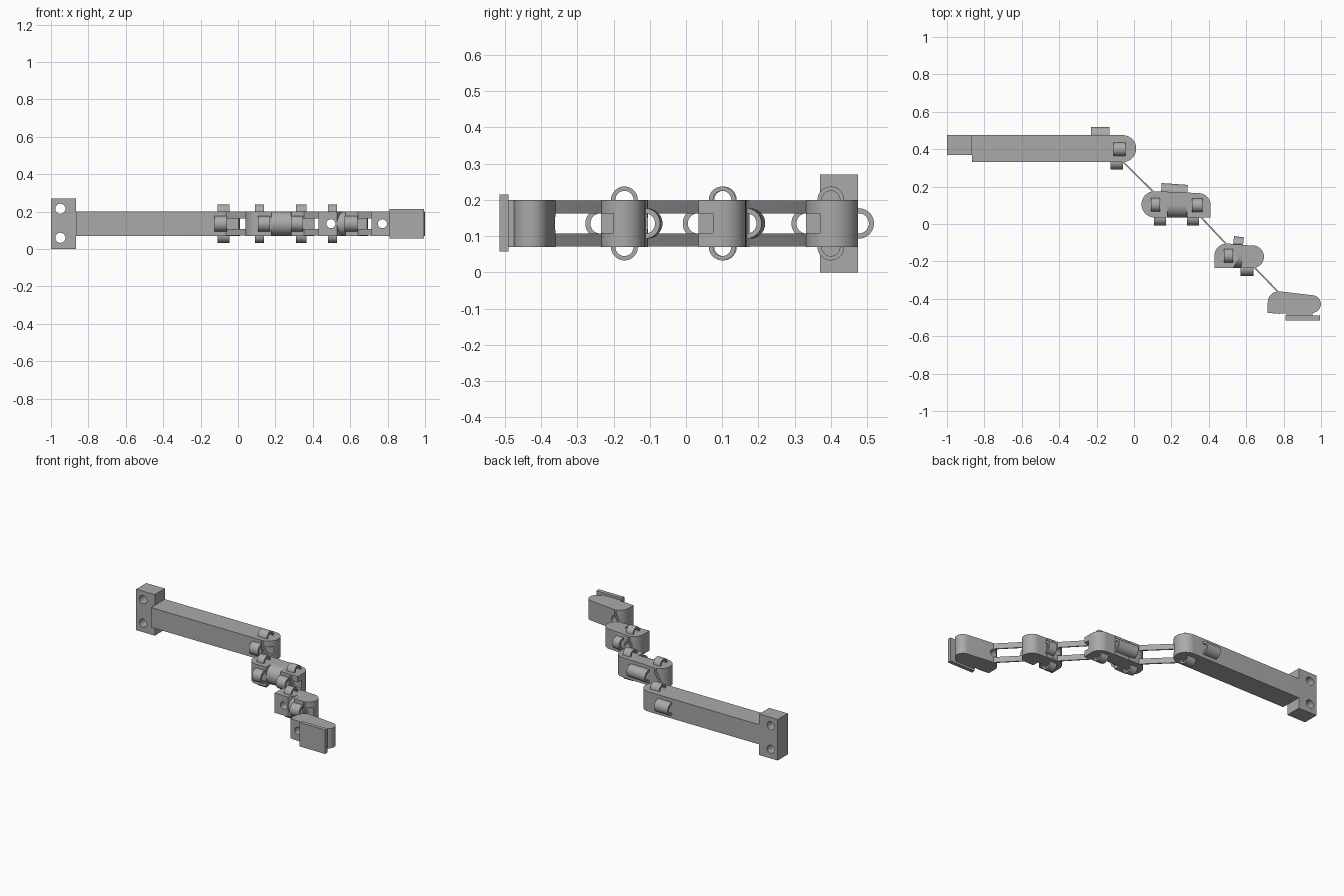
import bpy, bmesh, math
from mathutils import Vector, Matrix
from mathutils.geometry import convex_hull_2d

cube = bpy.data.objects.get("Cube")
if cube:
    bpy.data.objects.remove(cube, do_unlink=True)

grey = bpy.data.materials.new("plain grey")
grey.use_nodes = True
grey.diffuse_color = (0.4, 0.4, 0.4, 1)
grey.node_tree.nodes["Principled BSDF"].inputs["Base Color"].default_value = (0.4, 0.4, 0.4, 1)

LOW, HIGH, MID = 0.07, 0.2, 0.135
# Columns are the images of the local axes; local z is the extrusion direction
ALONG_X = Matrix(((0, 0, 1), (1, 0, 0), (0, 1, 0)))
ALONG_Y = Matrix(((1, 0, 0), (0, 0, -1), (0, 1, 0)))
ALONG_Z = Matrix.Identity(3)


def finish(bm, name):
    bmesh.ops.recalc_face_normals(bm, faces=bm.faces)
    mesh = bpy.data.meshes.new(name)
    bm.to_mesh(mesh)
    bm.free()
    ob = bpy.data.objects.new(name, mesh)
    bpy.context.collection.objects.link(ob)
    mesh.materials.append(grey)
    smooth(ob)
    return ob


def activate(ob):
    bpy.ops.object.select_all(action='DESELECT')
    ob.select_set(True)
    bpy.context.view_layer.objects.active = ob


def smooth(ob):
    activate(ob)
    bpy.ops.object.shade_smooth_by_angle(angle=math.radians(30))


def prism(name, rounds, start, end, axes=ALONG_Z):
    """Extrude the outline wrapped around discs (u, v, radius); radius 0 is a corner."""
    points = []
    for u, v, r in rounds:
        steps = 48 if r else 1
        for i in range(steps):
            a = math.tau * i / steps
            points.append(Vector((u + r * math.cos(a), v + r * math.sin(a))))
    outline = [points[i] for i in convex_hull_2d(points)]
    bm = bmesh.new()
    face = bm.faces.new([bm.verts.new(axes @ Vector((p.x, p.y, start))) for p in outline])
    new = bmesh.ops.extrude_face_region(bm, geom=[face])["geom"]
    bmesh.ops.translate(bm, vec=axes @ Vector((0, 0, end - start)),
                        verts=[g for g in new if isinstance(g, bmesh.types.BMVert)])
    return finish(bm, name)


def box(name, x, y, z):
    return prism(name, [(a, b, 0) for a in x for b in y], *z)


def cut(ob, cutter):
    cutter.hide_render = True
    mod = ob.modifiers.new("cut", 'BOOLEAN')
    mod.object = cutter
    mod.solver = 'EXACT'
    activate(ob)
    bpy.ops.object.modifier_apply(modifier=mod.name)
    bpy.data.objects.remove(cutter, do_unlink=True)
    smooth(ob)


def tube(name, x0, x1, y, z, outer=0.037, inner=0.025, tilt=0):
    """Guide sleeve running left to right."""
    half = (x1 - x0) / 2
    bm = bmesh.new()
    ring = [bm.verts.new((x, 0, r)) for x, r in
            ((-half, inner), (half, inner), (half, outer), (-half, outer))]
    edges = [bm.edges.new((ring[i], ring[i - 1])) for i in range(4)]
    bmesh.ops.spin(bm, geom=ring + edges, cent=(0, 0, 0), axis=(1, 0, 0),
                   angle=math.tau, steps=40, use_merge=True)
    bmesh.ops.remove_doubles(bm, verts=bm.verts, dist=0.0001)
    ob = finish(bm, name)
    ob.location = ((x0 + x1) / 2, y, z)
    ob.rotation_euler.z = math.radians(tilt)
    return ob


def side_tubes(name, x0, x1, y):
    tube(name + "_upper", x0, x1, y, HIGH)
    tube(name + "_lower", x0, x1, y, LOW)


def groove(ob, x, y):
    cut(ob, box("groove_cutter", x, y, (0.108, 0.162)))


def waist(name, x0, x1, front, back):
    """Middle of a link: round at the front, square at the back."""
    r = (HIGH - LOW) / 2
    prism(name, [(front + r, MID, r), (back, LOW, 0), (back, HIGH, 0)], x0, x1, ALONG_X)


# Mounting block with two bolt holes
block = box("mount_block", (-1, -0.865), (0.37, 0.475), (0, 0.27))
for z in (0.06, 0.215):
    cut(block, prism("bolt_cutter", [(-0.95, z, 0.027)], -0.6, -0.2, ALONG_Y))

# Base beam with a rounded joint end
beam = prism("base_beam", [(-0.06, 0.403, 0.072), (-0.865, 0.331, 0), (-0.865, 0.475, 0)], LOW, HIGH)
groove(beam, (-0.06, 0.05), (0.3, 0.37))
side_tubes("base_side_tube", -0.11, -0.045, 0.4)
tube("base_back_tube", -0.23, -0.13, 0.477, MID, 0.042, 0.028)
tube("base_front_tube", -0.125, -0.06, 0.333, MID, 0.042, 0.028)

# First link
prism("first_link_inner", [(0.11, 0.105, 0.07), (0.18, 0.035, 0), (0.18, 0.174, 0)], LOW, HIGH)
waist("first_link_waist", 0.18, 0.285, 0.035, 0.17)
outer = prism("first_link_outer", [(0.345, 0.1, 0.065), (0.285, 0.168, 0),
                                   (0.285, 0.035, 0), (0.41, 0.035, 0)], LOW, HIGH)
groove(outer, (0.345, 0.45), (0, 0.075))
side_tubes("first_inner_side_tube", 0.09, 0.14, 0.103)
side_tubes("first_outer_side_tube", 0.31, 0.365, 0.1)
tube("first_back_tube", 0.145, 0.285, 0.172, MID, 0.042, 0.028, -4)
for place, x in (("inner", 0.107), ("outer", 0.283)):
    tube("first_front_tube_" + place, x, x + 0.064, 0.033, MID, 0.042, 0.028)

# Second link
inner = prism("second_link_inner", [(0.495, -0.17, 0.065), (0.43, -0.235, 0),
                                    (0.53, -0.235, 0), (0.53, -0.106, 0)], LOW, HIGH)
cut(inner, prism("cord_cutter", [(0.497, MID, 0.024)], 0, 0.4, ALONG_Y))
waist("second_link_waist", 0.53, 0.575, -0.235, -0.11)
outer = prism("second_link_outer", [(0.635, -0.175, 0.06), (0.575, -0.112, 0),
                                    (0.575, -0.235, 0)], LOW, HIGH)
groove(outer, (0.635, 0.75), (-0.27, -0.2))
side_tubes("second_side_tube", 0.48, 0.53, -0.17)
tube("second_back_tube", 0.53, 0.583, -0.11, MID, 0.042, 0.028, -7)
tube("second_front_tube", 0.57, 0.638, -0.236, MID, 0.042, 0.028)

# Tip link with its contact pad
tip = prism("tip_link", [(0.775, -0.42, 0.06), (0.715, -0.475, 0), (0.952, -0.428, 0.047)], LOW, HIGH)
cut(tip, prism("cord_cutter", [(0.772, MID, 0.024)], 0.2, 0.6, ALONG_Y))
box("pad_spacer", (0.815, 0.955), (-0.495, -0.474), (LOW, HIGH))
box("contact_pad", (0.81, 0.995), (-0.515, -0.49), (0.057, 0.215))

# Paired flexible strips joining the links
joints = {"base": (-0.07, 0.343, 0.12, 0.156),
          "middle": (0.35, 0.045, 0.505, -0.12),
          "tip": (0.635, -0.223, 0.785, -0.378)}
for place, (ax, ay, bx, by) in joints.items():
    for level, z in (("lower", (LOW + 0.001, 0.107)), ("upper", (0.163, HIGH - 0.001))):
        prism(f"{place}_{level}_strip", [(ax, ay, 0.004), (bx, by, 0.004)], *z)
